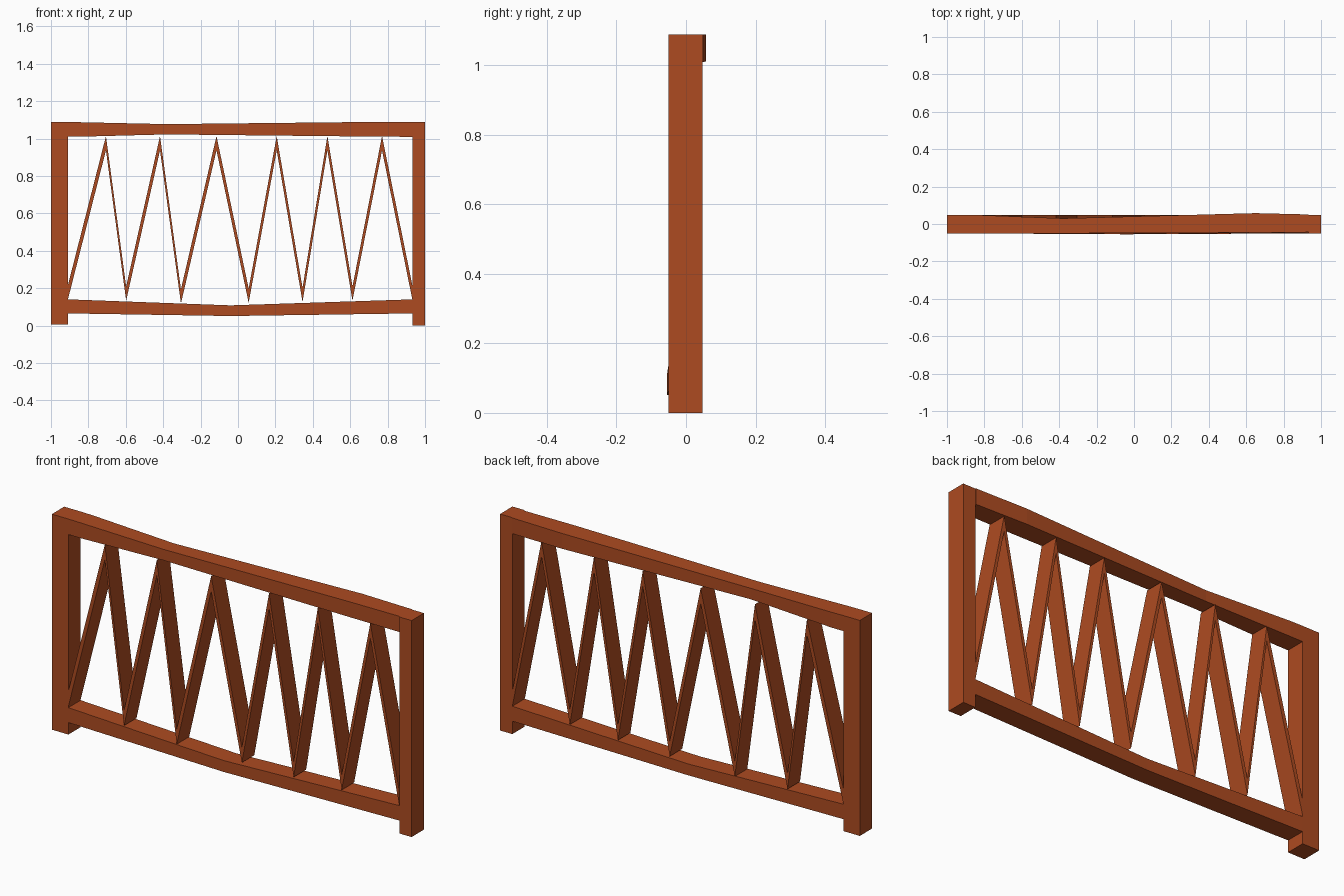
import bpy
import bmesh

cube = bpy.data.objects.get("Cube")
if cube:
    bpy.data.objects.remove(cube, do_unlink=True)

# Single rust-red paint
paint = bpy.data.materials.new("rust_red_paint")
paint.use_nodes = True
colour = (0.42, 0.07, 0.015, 1)
paint.diffuse_color = colour
paint.node_tree.nodes["Principled BSDF"].inputs["Base Color"].default_value = colour


def beam(name, stations):
    """Loft rectangular sections (x, low z, high z, front y, back y) along x."""
    bm = bmesh.new()
    rings = []
    for x, low, high, front, back in stations:
        corners = ((front, low), (back, low), (back, high), (front, high))
        rings.append([bm.verts.new((x, y, z)) for y, z in corners])
    for a, b in zip(rings, rings[1:]):
        for i in range(4):
            j = (i + 1) % 4
            bm.faces.new((a[i], a[j], b[j], b[i]))
    bm.faces.new(rings[0])
    bm.faces.new(rings[-1])
    bmesh.ops.recalc_face_normals(bm, faces=bm.faces)
    mesh = bpy.data.meshes.new(name)
    bm.to_mesh(mesh)
    bm.free()
    mesh.materials.append(paint)
    obj = bpy.data.objects.new(name, mesh)
    bpy.context.collection.objects.link(obj)
    return obj


FRONT, BACK, TOP = -0.05, 0.048, 1.088
INNER_R, INNER_L = -0.908, 0.932

# End posts, standing slightly below the lower rail
beam("right_post", [(x, 0.005, TOP, FRONT, BACK) for x in (-1, INNER_R)])
beam("left_post", [(x, 0, TOP, FRONT, BACK) for x in (INNER_L, 1)])

# Gently warped rails
beam("top_rail", [(INNER_R, 1.01, TOP, FRONT, BACK),
                  (-0.84, 1.01, 1.087, FRONT, BACK),
                  (-0.38, 1.022, 1.077, FRONT, 0.03),
                  (0.65, 1.011, TOP, -0.046, 0.058),
                  (INNER_L, 1.009, TOP, -0.044, 0.051)])
beam("bottom_rail", [(INNER_R, 0.065, 0.14, FRONT, BACK),
                     (-0.04, 0.051, 0.108, -0.055, 0.042),
                     (INNER_L, 0.065, 0.14, FRONT, BACK)])

# Zigzag slats, alternating between the lower and upper rail
valleys = [(INNER_R, 0.145), (-0.598, 0.133), (-0.305, 0.118), (0.057, 0.122),
           (0.345, 0.126), (0.612, 0.133), (INNER_L, 0.14)]
peaks = [-0.706, -0.417, -0.115, 0.207, 0.478, 0.77]
DEPTH = 0.076
zigzag = []
for i, (x, z) in enumerate(valleys):
    zigzag.append((x, z, z + DEPTH, -0.051, BACK))
    if i < len(peaks):
        zigzag.append((peaks[i], 1.013 - DEPTH, 1.013, -0.049, BACK))
beam("zigzag_slats", zigzag)
